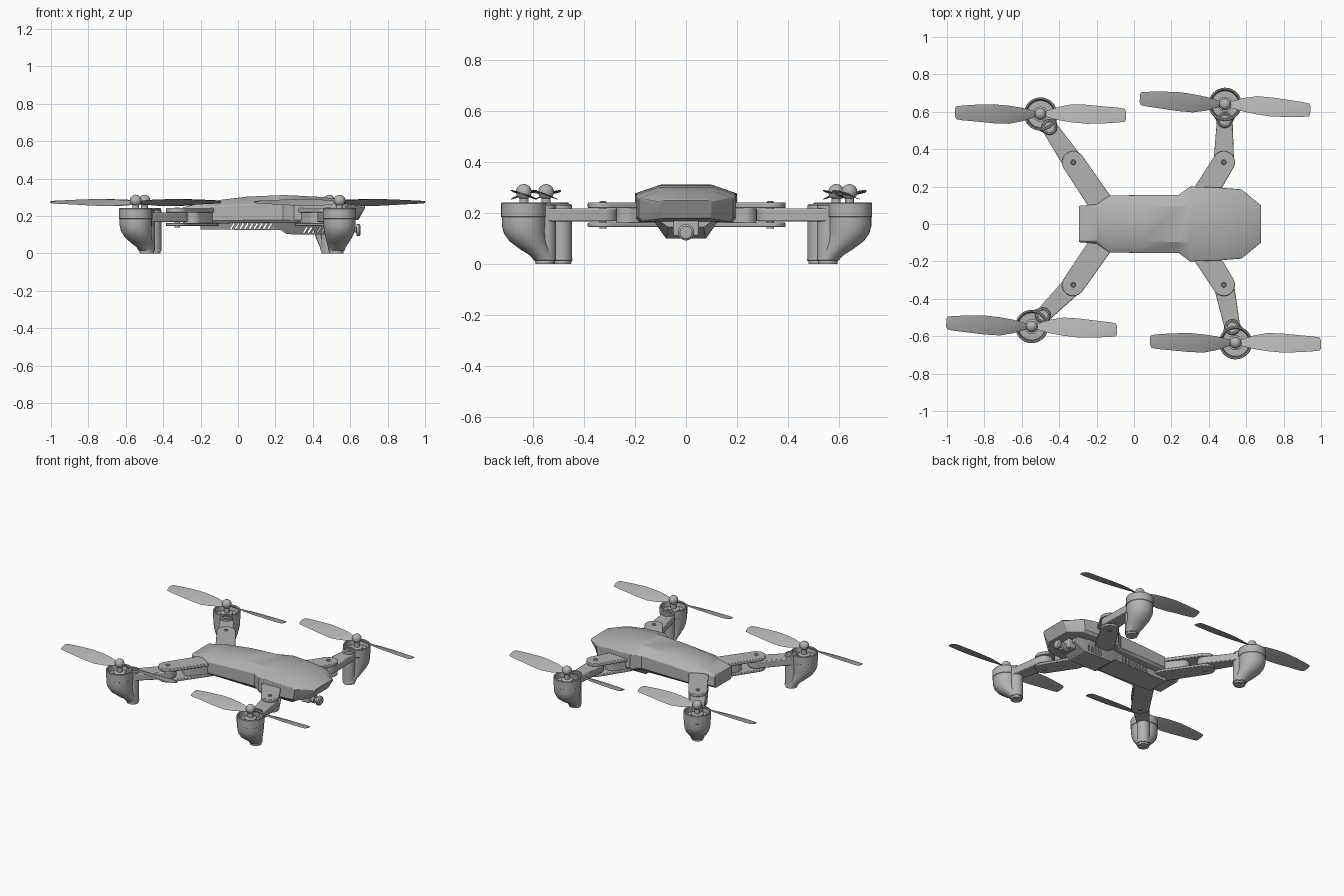
import bpy, bmesh
from math import sin, cos, pi, radians
from mathutils import Vector, Matrix

old = bpy.data.objects.get("Cube")
if old:
    bpy.data.objects.remove(old, do_unlink=True)

GREY = (0.45, 0.45, 0.45, 1)
mat = bpy.data.materials.new("matte grey")
mat.use_nodes = True
mat.diffuse_color = GREY
mat.node_tree.nodes["Principled BSDF"].inputs["Base Color"].default_value = GREY
parts = []


def finish(name, bm, bevel=0):
    bmesh.ops.recalc_face_normals(bm, faces=bm.faces)
    mesh = bpy.data.meshes.new(name)
    bm.to_mesh(mesh)
    bm.free()
    mesh.materials.append(mat)
    ob = bpy.data.objects.new(name, mesh)
    bpy.context.collection.objects.link(ob)
    if bevel:
        mod = ob.modifiers.new("soft edge", 'BEVEL')
        mod.width, mod.segments = bevel, 2
        mod.limit_method, mod.angle_limit = 'ANGLE', radians(40)
    parts.append(ob)
    return ob


def loft(bm, rings):
    """Skin a row of equal-length point rings and cap both ends."""
    rows = [[bm.verts.new(p) for p in ring] for ring in rings]
    n = len(rows[0])
    for a, b in zip(rows, rows[1:]):
        for i in range(n):
            j = (i + 1) % n
            bm.faces.new((a[i], a[j], b[j], b[i]))
    bm.faces.new(rows[0])
    bm.faces.new(rows[-1])


def circle(x, y, z, r, n=32):
    return [(x + r * cos(2 * pi * i / n), y + r * sin(2 * pi * i / n), z) for i in range(n)]


def turned(name, x, y, profile):
    """Upright turned part from (z, radius) pairs."""
    bm = bmesh.new()
    loft(bm, [circle(x, y, z, r) for z, r in profile])
    return finish(name, bm)


def link_plate(name, discs, z0, z1, bevel=0.004):
    """Flat bar wrapped round discs (x, y, radius)."""
    bm = bmesh.new()
    for x, y, r in discs:
        for z in (z0, z1):
            for p in circle(x, y, z, r):
                bm.verts.new(p)
    res = bmesh.ops.convex_hull(bm, input=bm.verts)
    junk = set(res["geom_interior"]) | set(res["geom_unused"])
    bmesh.ops.delete(bm, geom=[v for v in junk if isinstance(v, bmesh.types.BMVert)], context='VERTS')
    bmesh.ops.dissolve_limit(bm, angle_limit=radians(1), verts=bm.verts, edges=bm.edges)
    return finish(name, bm, bevel)


def shell(name, stations, bevel=0):
    """Symmetric hull: each station is (x, [(half width, z), ...], bottom setback)."""
    bm = bmesh.new()
    rings = []
    for x, half, back in stations:
        pts = [(x - (back if k > 1 else 0), y, z) for k, (y, z) in enumerate(half)]
        rings.append(pts + [(px, -y, z) for px, y, z in reversed(pts)])
    loft(bm, rings)
    return finish(name, bm, bevel)


# Main body: x, top half width, full half width, top z, shoulder z, bottom z, setback
body = [(-0.295, .09, .097, .247, .235, .155, 0),
        (-0.20, .09, .105, .268, .245, .155, 0),
        (-0.13, .09, .152, .282, .252, .16, 0),
        (0.05, .092, .155, .304, .262, .163, 0),
        (0.24, .097, .156, .312, .268, .165, 0),
        (0.30, .105, .20, .31, .277, .165, 0),
        (0.45, .108, .195, .302, .272, .165, 0),
        (0.575, .108, .185, .285, .258, .168, .01),
        (0.68, .09, .10, .252, .24, .18, .035)]
shell("body", [(x, [(t, zt), (w, zs), (w, zb + .015), (w - .012, zb)], s)
               for x, t, w, zt, zs, zb, s in body], 0.003)

# Belly tray with slanted vents cut through it
belly = [(-0.20, .09, .08, .128), (0.23, .12, .085, .125), (0.26, .13, .08, .103),
         (0.48, .13, .075, .10), (0.56, .11, .07, .145)]
tray = shell("belly_tray", [(x, [(a, .175), (b, z)], 0) for x, a, b, z in belly])
bm = bmesh.new()
vents = [(-0.03 + .025 * i, .146) for i in range(9)] + [(0.36 + .024 * i, .125) for i in range(5)]
for x, z in vents:
    bmesh.ops.create_cube(bm, matrix=Matrix.Translation((x, 0, z)) @ Matrix.Rotation(radians(32), 4, 'Y')
                          @ Matrix.Diagonal((.009, .6, .034, 1)))
cutter = finish("vent_cutter", bm)
parts.remove(cutter)
cutter.hide_render = True
cutter.hide_viewport = True
cut = tray.modifiers.new("vents", 'BOOLEAN')
cut.operation, cut.object = 'DIFFERENCE', cutter

# Nose camera on its bracket
bm = bmesh.new()
bmesh.ops.create_cube(bm, size=1, matrix=Matrix.Translation((.56, 0, .14)) @ Matrix.Diagonal((.06, .10, .06, 1)))
finish("camera_bracket", bm, 0.006)
bm = bmesh.new()
lens = [(.56, .026), (.61, .026), (.612, .014), (.632, .014), (.634, .032), (.648, .032), (.655, .024)]
loft(bm, [[(x, py, pz + .125) for py, pz, _ in circle(0, 0, 0, r, 24)] for x, r in lens])
finish("camera_lens", bm)


def propeller(name, x, y, turn):
    """Two pitched blades; stations are radius, leading edge, trailing edge, pitch."""
    blade = [(.01, .012, -.012, 28), (.05, .026, -.024, 27), (.10, .043, -.037, 24),
             (.17, .056, -.048, 21), (.25, .052, -.055, 18), (.34, .042, -.052, 15),
             (.42, .034, -.046, 12), (.45, .028, -.042, 11), (.457, .012, -.032, 11)]
    bm = bmesh.new()
    for side in (0, pi):
        place = Matrix.Translation((x, y, .273)) @ Matrix.Rotation(radians(turn) + side, 4, 'Z')
        rings = []
        for r, lead, trail, pitch in blade:
            mid = (lead + trail) / 2
            tilt = place @ Matrix.Rotation(-radians(pitch), 4, 'X')
            rings.append([tilt @ Vector((r, w, h)) for w, h in
                          ((lead, 0), (mid, .004), (trail, 0), (mid, -.002))])
        loft(bm, rings)
    finish(name, bm)


# Four arms: hinge root, hinge pivot, motor, propeller turn
arms = {"front_left": ((.37, .15), (.48, .33), (.487, .64), -3),
        "front_right": ((.37, -.15), (.48, -.325), (.543, -.635), 0),
        "rear_left": ((-.17, .10), (-.325, .33), (-.50, .588), 0),
        "rear_right": ((-.17, -.10), (-.325, -.325), (-.547, -.548), -1.5)}

for tag, (root, pivot, motor, turn) in arms.items():
    root, pivot, motor = Vector(root), Vector(pivot), Vector(motor)
    foot = motor + (pivot - motor).normalized() * .085

    # Hinge: two cover plates, a web between them and a screw
    for label, z0, z1 in (("upper", .22, .242), ("lower", .146, .163)):
        link_plate(tag + "_hinge_" + label, [(*root, .065), (*pivot, .06)], z0, z1)
    web = root.lerp(pivot, .45)
    link_plate(tag + "_hinge_web", [(*root, .055), (*web, .045)], .155, .23, 0)
    turned(tag + "_hinge_screw", *pivot, [(.14, .014), (.244, .014), (.247, .010), (.243, .006)])

    # Folding arm
    link_plate(tag + "_arm", [(*pivot, .055), (*foot, .042)], .168, .219, 0.006)

    # Motor pod sweeping down and inward into the foot: z, shift, radius
    pod = [(.205, 0, .072), (.238, 0, .076), (.242, 0, .08), (.242, 0, .086), (.238, 0, .089),
           (.186, 0, .089), (.184, 0, .086), (.15, 0, .086), (.12, .05, .082), (.09, .2, .073),
           (.06, .52, .06), (.035, .85, .048), (.016, 1, .044), (.014, 1, .039), (0, 1, .038)]
    bm = bmesh.new()
    loft(bm, [circle(*motor.lerp(foot, s), z, r) for z, s, r in pod])
    finish(tag + "_motor_pod", bm)
    turned(tag + "_leg", *foot, [(.012, .042), (.23, .042), (.236, .036), (.236, .03), (.23, .028)])

    # Motor shaft, cap and propeller
    turned(tag + "_motor", *motor, [(.2, .04), (.222, .04), (.226, .018), (.28, .018)])
    bm = bmesh.new()
    bmesh.ops.create_uvsphere(bm, u_segments=24, v_segments=12, radius=.031,
                              matrix=Matrix.Translation((*motor, .283)))
    finish(tag + "_propeller_cap", bm)
    propeller(tag + "_propeller", *motor, turn)

bpy.ops.object.select_all(action='DESELECT')
for ob in parts:
    ob.select_set(True)
bpy.context.view_layer.objects.active = parts[0]
bpy.ops.object.shade_smooth_by_angle(angle=radians(30))
